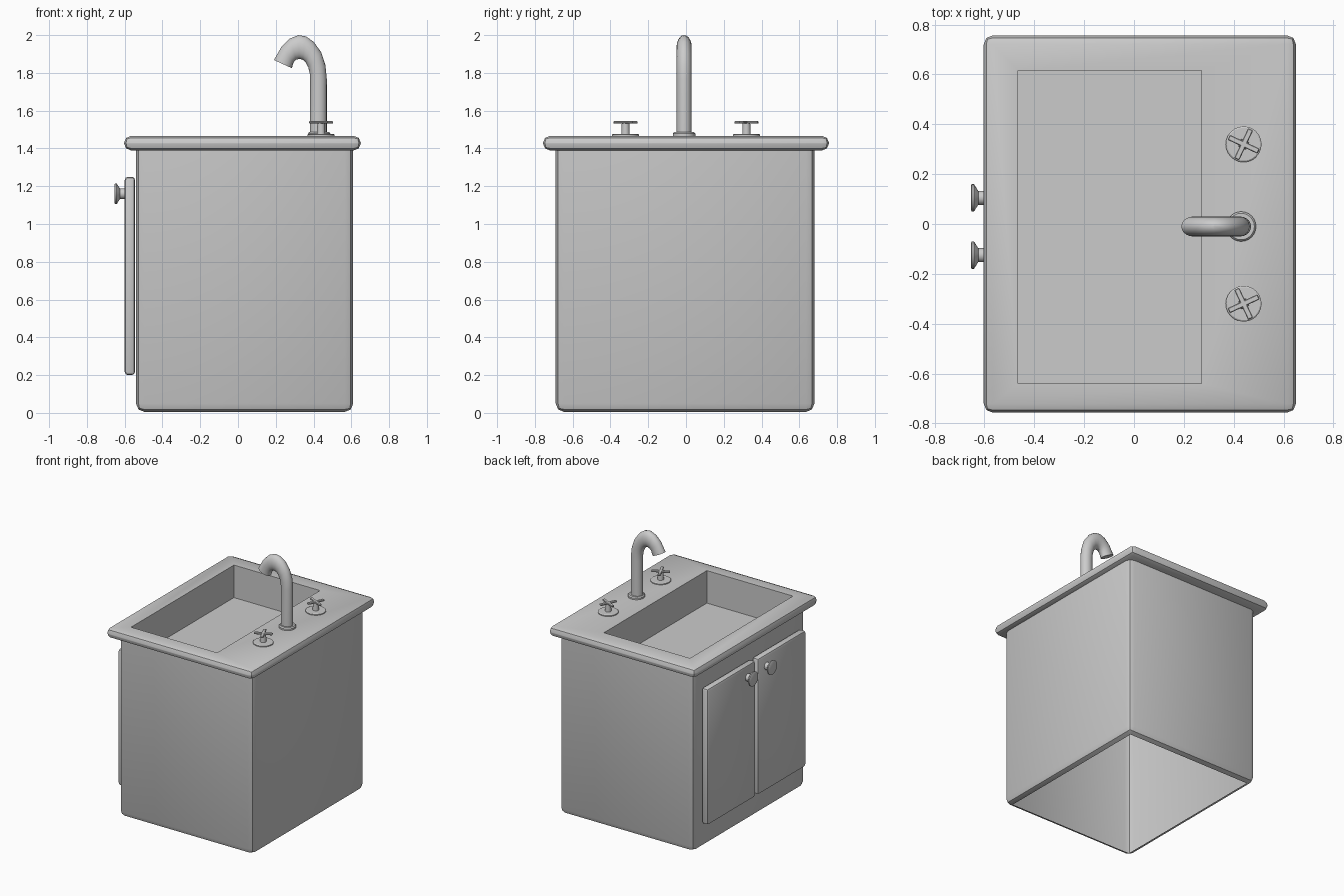
import bpy, bmesh
from math import pi, sin, cos, radians
from mathutils import Vector, Matrix

if "Cube" in bpy.data.objects:
    bpy.data.objects.remove(bpy.data.objects["Cube"])


def finish(name, bm, smooth=True):
    bmesh.ops.recalc_face_normals(bm, faces=bm.faces[:])
    me = bpy.data.meshes.new(name)
    bm.to_mesh(me)
    bm.free()
    ob = bpy.data.objects.new(name, me)
    bpy.context.collection.objects.link(ob)
    if smooth:
        bpy.ops.object.select_all(action='DESELECT')
        bpy.context.view_layer.objects.active = ob
        ob.select_set(True)
        bpy.ops.object.shade_smooth_by_angle(angle=radians(30))
    return ob


def box(name, lo, hi, bevel=0, segs=2, keep_top=False, open_z=(), smooth=True):
    # open_z lists the heights whose flat horizontal face is left out
    lo, hi = Vector(lo), Vector(hi)
    bm = bmesh.new()
    size = Matrix.Diagonal((*(hi - lo), 1))
    bmesh.ops.create_cube(bm, size=1, matrix=Matrix.Translation((lo + hi) / 2) @ size)
    if bevel:
        edges = [e for e in bm.edges
                 if not (keep_top and all(v.co.z > hi.z - 1e-4 for v in e.verts))]
        bmesh.ops.bevel(bm, geom=edges, offset=bevel, segments=segs,
                        profile=0.5, affect='EDGES')
    bmesh.ops.recalc_face_normals(bm, faces=bm.faces[:])
    gone = [f for f in bm.faces
            if any(all(abs(v.co.z - z) < 1e-4 for v in f.verts) for z in open_z)]
    bmesh.ops.delete(bm, geom=gone, context='FACES')
    return finish(name, bm, smooth)


def loft(bm, rings):
    rows = [[bm.verts.new(p) for p in ring] for ring in rings]
    n = len(rows[0])
    for a, b in zip(rows, rows[1:]):
        for i in range(n):
            bm.faces.new((a[i], a[(i + 1) % n], b[(i + 1) % n], b[i]))
    bm.faces.new(rows[0][::-1])
    bm.faces.new(rows[-1])


def lathe(name, profile, matrix, n=24):
    # profile of (radius, height) turned around local z
    bm = bmesh.new()
    loft(bm, [[matrix @ Vector((r * cos(2 * pi * i / n), r * sin(2 * pi * i / n), h))
               for i in range(n)] for r, h in profile])
    return finish(name, bm)


# hollow cabinet, open underneath
box("cabinet", (-0.54, -0.69, 0.005), (0.61, 0.68, 1.40), 0.045, 2,
    keep_top=True, open_z=(0.005, 1.40))

# countertop with a rectangular opening
counter = box("countertop", (-0.603, -0.757, 1.39), (0.65, 0.757, 1.466), 0.036, 2)
cutter = box("basin_cutter", (-0.465, -0.64, 1.2), (0.27, 0.615, 1.6), smooth=False)
cutter.hide_render = True
mod = counter.modifiers.new("basin", 'BOOLEAN')
mod.object = cutter
mod.operation = 'DIFFERENCE'
mod.solver = 'EXACT'
bpy.context.view_layer.objects.active = counter
bpy.ops.object.modifier_apply(modifier=mod.name)
bpy.data.objects.remove(cutter)

# basin tray hanging below the opening
box("basin", (-0.465, -0.64, 1.215), (0.27, 0.615, 1.39), open_z=(1.39,), smooth=False)

# doors with knobs
for side, s in (("left", 1), ("right", -1)):
    ys = sorted((-0.01 + s * 0.015, -0.01 + s * 0.60))
    box("door_" + side, (-0.60, ys[0], 0.20), (-0.545, ys[1], 1.25), 0.018, 2)
    turn = Matrix.Translation((-0.595, -0.01 + s * 0.115, 1.16)) @ Matrix.Rotation(-pi / 2, 4, 'Y')
    lathe("knob_" + side, [(0.028, 0), (0.028, 0.03), (0.05, 0.044), (0.055, 0.048),
                           (0.055, 0.056), (0.047, 0.06)], turn)

# taps: base, stem and cross handle
for side, s in (("back", 1), ("front", -1)):
    place = Matrix.Translation((0.44, s * 0.32, 1.464))
    lathe("tap_base_" + side, [(0.072, 0), (0.072, 0.009), (0.066, 0.013), (0.022, 0.013),
                               (0.02, 0.07)], place)
    for k in range(2):
        bar = box(f"tap_handle_{side}_{k}", (-0.066, -0.011, 0.067), (0.066, 0.011, 0.08), 0.003, 1)
        bar.matrix_world = place @ Matrix.Rotation(radians(-s * 25) + k * pi / 2, 4, 'Z')

# faucet base and spout: rings span outer/inner outline points (x, z)
lathe("faucet_base", [(0.06, 0), (0.06, 0.014), (0.053, 0.022)],
      Matrix.Translation((0.43, -0.01, 1.464)))
outline = [((0.47, 1.47), (0.38, 1.47)), ((0.47, 1.77), (0.382, 1.75)),
           ((0.463, 1.84), (0.38, 1.795)), ((0.44, 1.91), (0.372, 1.83)),
           ((0.40, 1.965), (0.357, 1.858)), ((0.36, 1.993), (0.342, 1.87)),
           ((0.32, 2.0), (0.325, 1.874)), ((0.275, 1.982), (0.308, 1.87)),
           ((0.23, 1.938), (0.294, 1.855)), ((0.19, 1.868), (0.285, 1.825))]
bm = bmesh.new()
rings = []
for o, i in outline:
    o, i = Vector((o[0], -0.01, o[1])), Vector((i[0], -0.01, i[1]))
    mid, half = (o + i) / 2, (o - i) / 2
    rings.append([mid + half * cos(a) + Vector((0, 0.04 * sin(a), 0))
                  for a in (2 * pi * k / 20 for k in range(20))])
loft(bm, rings)
finish("faucet_spout", bm)
